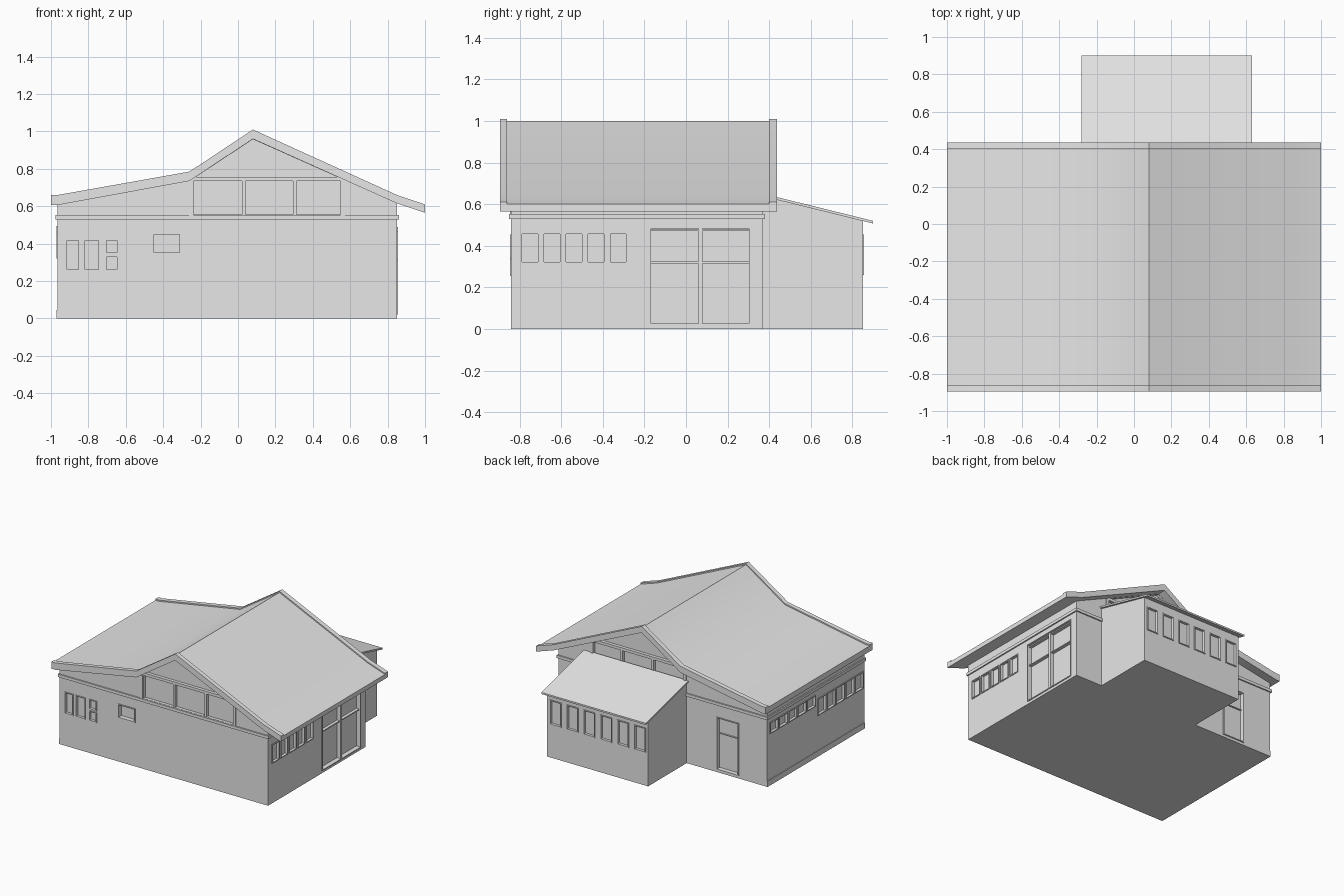
import bpy
import bmesh
import math

old = bpy.data.objects.get("Cube")
if old:
    bpy.data.objects.remove(old, do_unlink=True)

grey = bpy.data.materials.new("plain grey")
grey.use_nodes = True
grey.diffuse_color = (0.8, 0.8, 0.8, 1)
grey.node_tree.nodes["Principled BSDF"].inputs["Base Color"].default_value = (0.8, 0.8, 0.8, 1)

# Main wall planes
LEFT, RIGHT, FRONT, BACK, ANNEX = -0.965, 0.85, -0.84, 0.37, 0.85


def add_prism(bm, pts, axis, a, b):
    """Extrude a profile of (x, z) along y, or of (y, z) along x."""
    def place(p, t):
        return (p[0], t, p[1]) if axis == "y" else (t, p[0], p[1])
    ends = [[bm.verts.new(place(p, t)) for p in pts] for t in (a, b)]
    bm.faces.new(ends[0])
    bm.faces.new(ends[1][::-1])
    n = len(pts)
    for i in range(n):
        j = (i + 1) % n
        bm.faces.new((ends[0][j], ends[0][i], ends[1][i], ends[1][j]))


def add_box(bm, x, y, z):
    add_prism(bm, [(x[0], z[0]), (x[1], z[0]), (x[1], z[1]), (x[0], z[1])], "y", *y)


def finish(bm, name):
    bmesh.ops.recalc_face_normals(bm, faces=bm.faces[:])
    mesh = bpy.data.meshes.new(name)
    bm.to_mesh(mesh)
    bm.free()
    mesh.materials.append(grey)
    obj = bpy.data.objects.new(name, mesh)
    bpy.context.collection.objects.link(obj)
    return obj


def prism(name, *args):
    bm = bmesh.new()
    add_prism(bm, *args)
    return finish(bm, name)


def wall_box(bm, side, u, z, d):
    """Box on a wall: u along the wall, d measured outwards from its plane."""
    axis, plane, sign = side
    out = sorted((plane + sign * d[0], plane + sign * d[1]))
    if axis == "x":
        add_box(bm, out, u, z)
    else:
        add_box(bm, u, out, z)


def window(cut, frames, side, u, z, depth=0.015, rim=0.007, proud=0.006):
    """Sunken pane with a thin raised frame."""
    inner_u, inner_z = (u[0] + rim, u[1] - rim), (z[0] + rim, z[1] - rim)
    wall_box(cut, side, inner_u, inner_z, (-depth, 0.05))
    d = (-depth, proud)
    wall_box(frames, side, (u[0], inner_u[0]), z, d)
    wall_box(frames, side, (inner_u[1], u[1]), z, d)
    wall_box(frames, side, inner_u, (z[0], inner_z[0]), d)
    wall_box(frames, side, inner_u, (inner_z[1], z[1]), d)


def row(cut, frames, side, start, step, width, count, z):
    for i in range(count):
        u = start + i * step
        window(cut, frames, side, (u, u + width), z)


def carve(obj, cut):
    cutter = finish(cut, "cutter")
    mod = obj.modifiers.new("openings", "BOOLEAN")
    mod.object = cutter
    mod.solver = "EXACT"
    bpy.context.view_layer.update()
    deps = bpy.context.evaluated_depsgraph_get()
    obj.data = bpy.data.meshes.new_from_object(obj.evaluated_get(deps))
    obj.modifiers.clear()
    bpy.data.objects.remove(cutter, do_unlink=True)


front, back = ("y", FRONT, -1), ("y", BACK, 1)
left, right = ("x", LEFT, -1), ("x", RIGHT, 1)
annex_back = ("y", ANNEX, 1)

# Main walls, running up into the gable
walls = prism("main_walls", [(LEFT, 0), (RIGHT, 0), (RIGHT, 0.625), (0.08, 0.97),
                             (-0.26, 0.745), (LEFT, 0.616)], "y", FRONT, BACK)
cut, frames = bmesh.new(), bmesh.new()

# Small front windows
for u in ((-0.92, -0.845), (-0.825, -0.74)):
    window(cut, frames, front, u, (0.255, 0.425))
for z in ((0.255, 0.335), (0.345, 0.425)):
    window(cut, frames, front, (-0.71, -0.64), z)
window(cut, frames, front, (-0.455, -0.305), (0.345, 0.455), depth=0.03)

# Side window rows
row(cut, frames, right, -0.795, 0.106, 0.09, 5, (0.315, 0.465))
row(cut, frames, left, -0.825, 0.116, 0.105, 5, (0.32, 0.455))
row(cut, frames, left, -0.23, 0.116, 0.105, 5, (0.405, 0.495))

# Large glazed door with mullion and transoms
window(cut, frames, right, (-0.175, 0.31), (0.02, 0.49), depth=0.03)
wall_box(frames, right, (0.06, 0.08), (0.027, 0.483), (-0.031, 0))
for z in (0.32, 0.475):
    wall_box(frames, right, (-0.168, 0.303), (z - 0.004, z + 0.004), (-0.031, -0.006))

# Back door
window(cut, frames, back, (-0.72, -0.525), (0.02, 0.435), depth=0.03)
wall_box(frames, back, (-0.713, -0.532), (0.297, 0.303), (-0.031, -0.02))

# Clerestory panes and sunken gable triangle at both ends
for side in (front, back):
    for u in ((-0.237, 0.022), (0.04, 0.295), (0.312, 0.55)):
        wall_box(cut, side, u, (0.555, 0.735), (-0.025, 0.05))
for a, b in ((FRONT - 0.05, FRONT + 0.025), (BACK - 0.025, BACK + 0.05)):
    add_prism(cut, [(-0.225, 0.757), (0.53, 0.757), (0.08, 0.958)], "y", a, b)
carve(walls, cut)
finish(frames, "window_and_door_frames")

# Clerestory posts
posts = bmesh.new()
for side in (front, back):
    for u in (-0.25, 0.56):
        wall_box(posts, side, (u - 0.012, u + 0.012), (0.55, 0.735), (-0.01, 0.006))
finish(posts, "clerestory_posts")

# Band around the walls and plinth on one side
band = bmesh.new()
add_box(band, (LEFT - 0.01, RIGHT + 0.01), (FRONT - 0.01, BACK + 0.01), (0.53, 0.553))
finish(band, "wall_band")
plinth = bmesh.new()
wall_box(plinth, left, (FRONT, BACK), (0, 0.045), (-0.01, 0.005))
finish(plinth, "side_plinth")

# Main roof with raised gable rims
top = [(-1, 0.66), (-0.965, 0.66), (-0.26, 0.785), (0.08, 1.01), (0.85, 0.66), (1, 0.61)]
under = [(1, 0.565), (0.85, 0.615), (0.08, 0.96), (-0.26, 0.735), (-0.965, 0.606), (-1, 0.606)]
low_top = [(x, z - 0.01) for x, z in top]
roofs = [prism("main_roof", low_top + under, "y", -0.861, 0.401),
         prism("front_roof_rim", top + under, "y", -0.895, -0.86),
         prism("back_roof_rim", top + under, "y", 0.4, 0.437)]

# Annex with lean-to roof
annex = prism("annex_walls", [(0.365, 0), (ANNEX, 0), (ANNEX, 0.523), (0.365, 0.643)],
              "x", -0.265, 0.615)
cut, frames = bmesh.new(), bmesh.new()
row(cut, frames, annex_back, -0.245, 0.147, 0.1, 6, (0.26, 0.455))
carve(annex, cut)
finish(frames, "annex_window_frames")
prism("annex_roof", [(0.365, 0.652), (0.9, 0.52), (0.9, 0.507), (0.365, 0.639)],
      "x", -0.28, 0.63)

# Soft shading across the roof bends
bpy.ops.object.select_all(action="DESELECT")
for obj in roofs:
    obj.select_set(True)
bpy.context.view_layer.objects.active = roofs[0]
bpy.ops.object.shade_smooth_by_angle(angle=math.radians(30))
